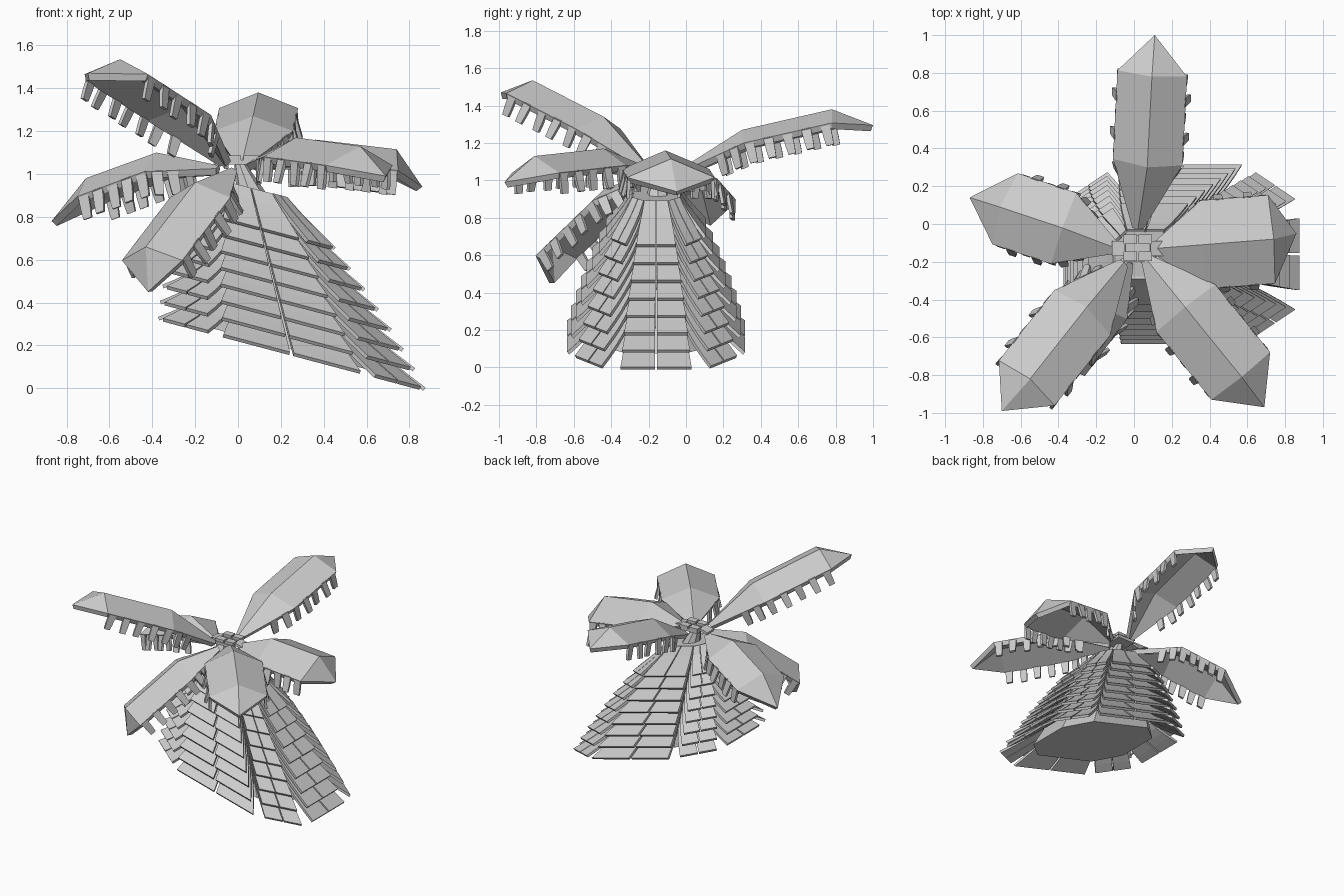
import bpy, bmesh
from mathutils import Vector as V

if "Cube" in bpy.data.objects:
    bpy.data.objects.remove(bpy.data.objects["Cube"])


def make(name, verts, faces, thick=0.0, offset=-1):
    me = bpy.data.meshes.new(name)
    me.from_pydata([tuple(v) for v in verts], [], faces)
    bm = bmesh.new()
    bm.from_mesh(me)
    bmesh.ops.recalc_face_normals(bm, faces=bm.faces)
    bm.to_mesh(me)
    bm.free()
    ob = bpy.data.objects.new(name, me)
    bpy.context.collection.objects.link(ob)
    if thick:
        m = ob.modifiers.new("thickness", 'SOLIDIFY')
        m.thickness = thick
        m.offset = offset
    return ob


# Leaning, sheared trunk space: t runs base to top, (x, y) is the offset from the axis
def trunk(t, x, y):
    return V((0.25 - 0.19 * t + x, -0.16 + y, 0.16 + 0.77 * t - 0.265 * x))


def tip_scale(t):
    return 1 - 0.40 * t - 0.25 * t * t


def core_scale(t):
    return 0.70 - 0.44 * t


quarter = [(0.60, 0.23), (0.36, 0.45)]
octagon = quarter + [(-x, y) for x, y in quarter[::-1]]
octagon += [(-x, -y) for x, y in octagon]

# Solid core
verts = [trunk(t, x * core_scale(t), y * core_scale(t))
         for t in (0.03, 0.5, 1.0) for x, y in octagon]
faces = [(r * 8 + i, r * 8 + (i + 1) % 8, r * 8 + 8 + (i + 1) % 8, r * 8 + 8 + i)
         for r in range(2) for i in range(8)]
faces += [tuple(range(7, -1, -1)), tuple(range(16, 24))]
make("trunk_core", verts, faces)

# Flared shingles: two columns on each of eight panels, in eight tiers
panel_tips = [((0.62, -0.19), (0.62, 0.19)), ((0.60, 0.29), (0.39, 0.43)),
              ((0.32, 0.47), (-0.32, 0.47)), ((-0.39, 0.43), (-0.60, 0.29)),
              ((-0.62, 0.19), (-0.62, -0.19)), ((-0.60, -0.29), (-0.39, -0.43)),
              ((-0.32, -0.47), (0.32, -0.47)), ((0.39, -0.43), (0.60, -0.29))]
verts, faces = [], []
ROWS = 6
for tier in range(8):
    t0 = tier * 0.108
    for p, (a, b) in enumerate(panel_tips):
        ia, ib = octagon[p - 1], octagon[p]
        for c0, c1 in ((0.0, 0.485), (0.515, 1.0)):
            base = len(verts)
            for j in range(ROWS):
                u = j / (ROWS - 1)
                t = min(t0 + u * 0.27, 1.0)
                w = (1 - u) ** 1.8
                for c in (c0, c1):
                    outer = V(a).lerp(V(b), c) * tip_scale(t0)
                    inner = V(ia).lerp(V(ib), c) * (core_scale(t) + 0.012)
                    q = inner.lerp(outer, w)
                    verts.append(trunk(t, q.x, q.y))
            faces += [(base + 2 * j, base + 2 * j + 1, base + 2 * j + 3, base + 2 * j + 2)
                      for j in range(ROWS - 1)]
shingles = make("trunk_shingles", verts, faces, 0.018, 0)


# Leaves: folded blade with a ridge, pointed tip and hanging fringe on both sides
def leaf(name, ridge, width, drop):
    pts = [V(p) for p in ridge]
    flat = pts[2] - pts[0]
    side = V((flat.y, -flat.x, 0)).normalized()
    verts, edges = [], {-1: [], 1: []}
    for i, p in enumerate(pts[:3]):
        tan = (pts[min(i + 1, 2)] - pts[max(i - 1, 0)]).normalized()
        down = -side.cross(tan)
        w, d = (0.03, 0.015) if i == 0 else (width, drop)
        row = {s: p + side * s * w + down * d for s in (-1, 1)}
        verts += [row[-1], p, row[1]]
        for s in (-1, 1):
            edges[s].append(row[s])
    verts.append(pts[3])
    faces = [(3 * i + k, 3 * i + k + 1, 3 * i + k + 4, 3 * i + k + 3)
             for i in range(2) for k in range(2)]
    faces += [(6, 7, 9), (7, 8, 9)]
    blade = make(name, verts, faces)
    # turn the outside upward before thickening down
    up = -(side.cross(flat.normalized()) * -1)
    if sum((f.normal.dot(up) for f in blade.data.polygons)) < 0:
        blade.data.flip_normals()
    m = blade.modifiers.new("thickness", 'SOLIDIFY')
    m.thickness, m.offset = 0.035, -1
    # fringe teeth
    tv, tf = [], []
    for s in (-1, 1):
        e = edges[s]
        for k in range(7):
            f = 0.62 + 1.3 * k / 6
            seg = min(int(f), 1)
            p = e[seg].lerp(e[seg + 1], f - seg) - side * s * 0.012
            along = (e[seg + 1] - e[seg]).normalized()
            hang = (-up - along * 0.12 + side * s * (0.25 if k % 2 else 0.05)).normalized()
            b = len(tv)
            for h, hw in ((0.0, 0.026), (0.07, 0.024), (0.115, 0.02)):
                tv += [p + hang * h - along * hw, p + hang * h + along * hw]
            tf += [(b, b + 1, b + 3, b + 2), (b + 2, b + 3, b + 5, b + 4)]
    make(name + "_fringe", tv, tf, 0.018, 0)


leaf("back_leaf", [(0.02, -0.03, 1.06), (0.07, 0.30, 1.27), (0.095, 0.78, 1.38), (0.11, 1.0, 1.295)], 0.185, 0.075)
leaf("right_leaf", [(0.10, -0.13, 1.06), (0.36, -0.11, 1.16), (0.74, -0.08, 1.115), (0.86, -0.05, 0.94)], 0.235, 0.10)
leaf("front_right_leaf", [(0.06, -0.18, 1.06), (0.27, -0.44, 1.17), (0.57, -0.81, 1.13), (0.69, -0.97, 0.99)], 0.20, 0.09)
leaf("front_left_leaf", [(-0.05, -0.20, 1.07), (-0.25, -0.44, 1.34), (-0.55, -0.82, 1.535), (-0.70, -0.99, 1.47)], 0.19, 0.075)
leaf("left_leaf", [(-0.09, -0.13, 1.04), (-0.38, -0.02, 1.10), (-0.71, 0.09, 0.98), (-0.87, 0.14, 0.78)], 0.20, 0.09)
leaf("lower_leaf", [(-0.03, -0.20, 1.03), (-0.20, -0.43, 0.96), (-0.43, -0.74, 0.66), (-0.42, -0.73, 0.45)], 0.175, 0.08)


# Hub: neck and small clips that join the leaves to the trunk
def block(name, loc, size, rot=(0, 0, 0)):
    bpy.ops.mesh.primitive_cube_add(size=1, location=loc, rotation=rot)
    ob = bpy.context.object
    ob.name = name
    ob.scale = size


bpy.ops.mesh.primitive_cone_add(vertices=8, radius1=0.07, radius2=0.025, depth=0.17,
                                location=(0.035, -0.15, 0.97), rotation=(0, -0.35, 0))
bpy.context.object.name = "neck"
for sx in (-1, 1):
    for sy in (-1, 1):
        block("hub_clip", (0.02 + sx * 0.04, -0.125 + sy * 0.045, 1.075), (0.07, 0.05, 0.02))
    block("hub_arm", (0.02 + sx * 0.10, -0.13, 1.06), (0.07, 0.08, 0.02), (0, sx * 0.25, 0))
block("hub_plate", (0.02, -0.13, 1.055), (0.14, 0.14, 0.02))
